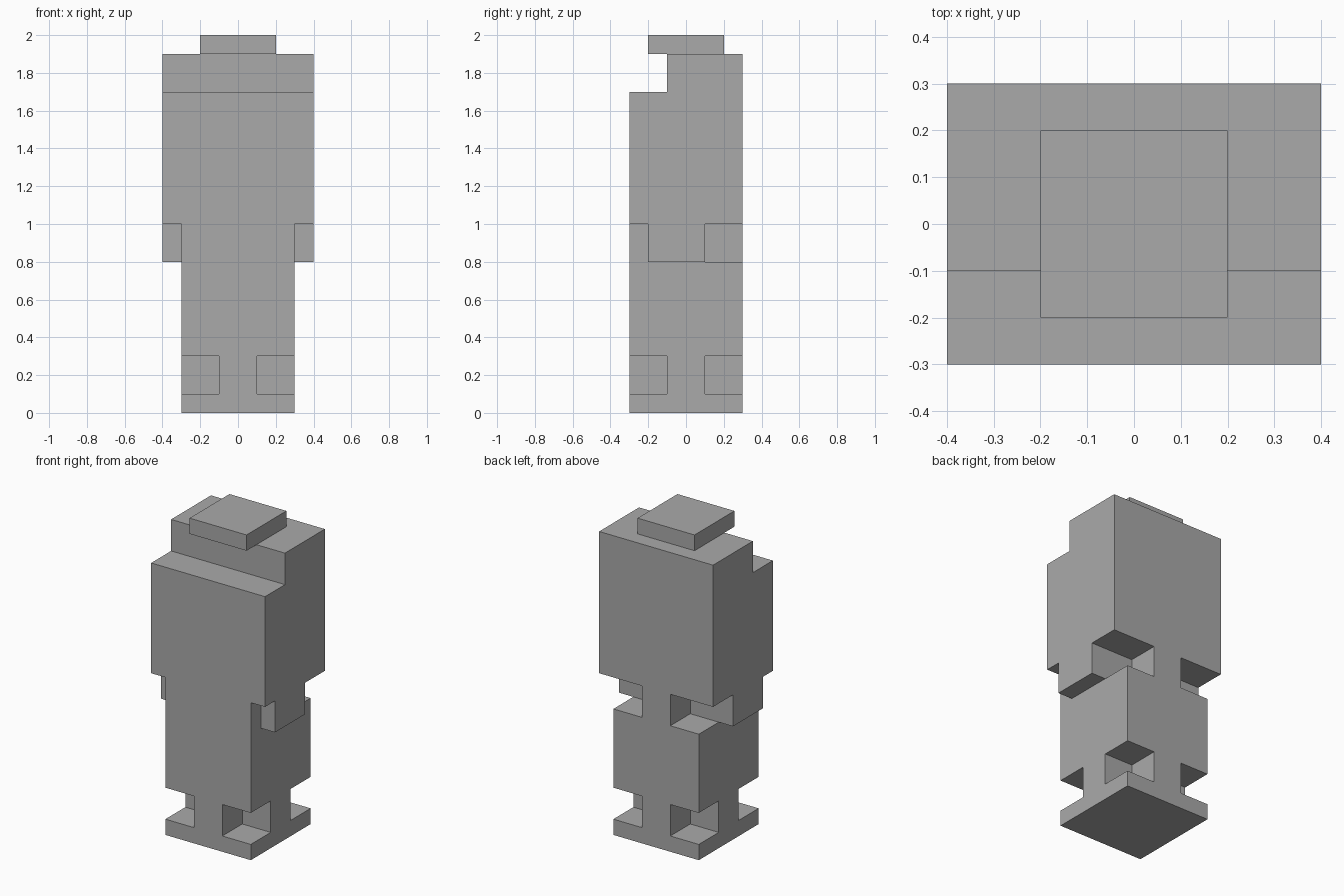
import bpy
import bmesh
from mathutils import Vector

cube = bpy.data.objects.get("Cube")
if cube:
    bpy.data.objects.remove(cube, do_unlink=True)

GREY = (0.4, 0.4, 0.4, 1)
grey = bpy.data.materials.new("plain grey")
grey.use_nodes = True
grey.diffuse_color = GREY
grey.node_tree.nodes["Principled BSDF"].inputs["Base Color"].default_value = GREY


def extrude_outline(name, corners, direction):
    """Extrude a flat outline along a direction into a closed solid."""
    bm = bmesh.new()
    face = bm.faces.new([bm.verts.new(c) for c in corners])
    grown = bmesh.ops.extrude_face_region(bm, geom=[face], use_keep_orig=True)
    moved = [v for v in grown["geom"] if isinstance(v, bmesh.types.BMVert)]
    bmesh.ops.translate(bm, verts=moved, vec=Vector(direction))
    bmesh.ops.recalc_face_normals(bm, faces=bm.faces)
    mesh = bpy.data.meshes.new(name)
    bm.to_mesh(mesh)
    bm.free()
    mesh.materials.append(grey)
    obj = bpy.data.objects.new(name, mesh)
    bpy.context.collection.objects.link(obj)
    return obj


def layer(name, half, bottom, top):
    """Horizontal slab from the +x half of its outline, mirrored to -x."""
    outline = half + [(-x, y) for x, y in reversed(half)]
    return extrude_outline(name, [(x, y, bottom) for x, y in outline],
                           (0, 0, top - bottom))


square = [(0.3, -0.3), (0.3, 0.3)]

# Foot plate
layer("foot_plate", square, 0, 0.1)

# Ankle: cross-shaped column with open corners
layer("ankle_cross", [(0.1, -0.3), (0.1, -0.1), (0.3, -0.1),
                      (0.3, 0.1), (0.1, 0.1), (0.1, 0.3)], 0.1, 0.3)

# Lower body block
layer("lower_body", square, 0.3, 0.8)

# Waist: side lugs hang out, back corners are open
layer("waist", [(0.3, -0.3), (0.3, -0.2), (0.4, -0.2),
                (0.4, 0.1), (0.1, 0.1), (0.1, 0.3)], 0.8, 1)

# Upper body: stepped side profile swept across the width
step = [(-0.3, 1), (0.3, 1), (0.3, 1.9), (-0.1, 1.9), (-0.1, 1.7), (-0.3, 1.7)]
extrude_outline("upper_body", [(-0.4, y, z) for y, z in step], (0.8, 0, 0))

# Cap plate overhanging the step
layer("cap_plate", [(0.2, -0.2), (0.2, 0.2)], 1.9, 2)
